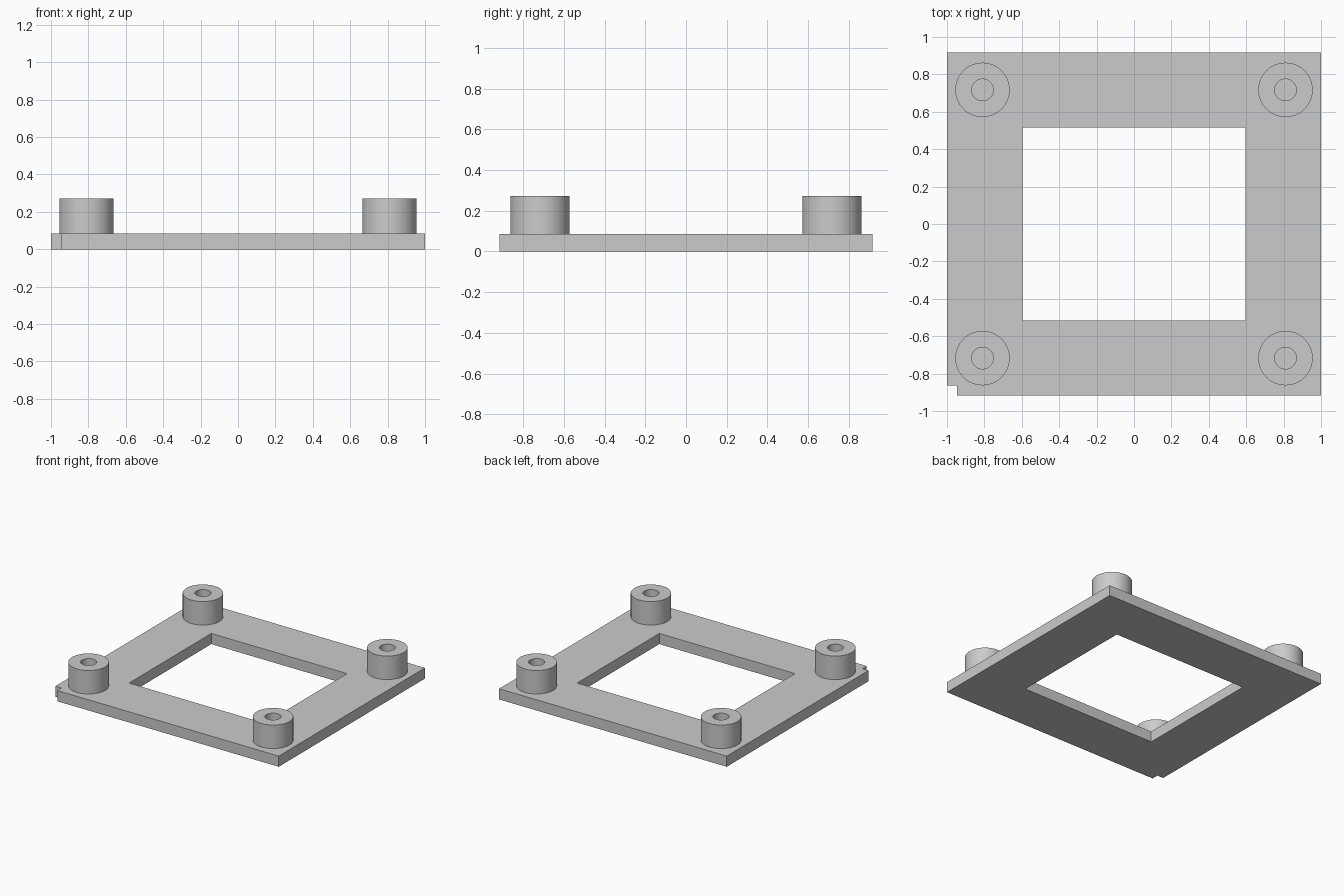
import bpy
import bmesh
from math import pi, radians
from mathutils import Vector

cube = bpy.data.objects.get("Cube")
if cube:
    bpy.data.objects.remove(cube, do_unlink=True)

WIDTH, DEPTH = 1.0, 0.917          # half sizes of the plate
OPEN_X, OPEN_Y = 0.596, 0.516      # half sizes of the opening
NOTCH = 0.054
PLATE_TOP, POST_TOP = 0.085, 0.272
POST_X, POST_Y = 0.81, 0.717
POST_R, HOLE_R = 0.1455, 0.058

grey = bpy.data.materials.new("plain grey")
grey.use_nodes = True
grey.diffuse_color = (0.6, 0.6, 0.6, 1)
grey.node_tree.nodes["Principled BSDF"].inputs["Base Color"].default_value = (0.6, 0.6, 0.6, 1)


def make_object(name, bm):
    bmesh.ops.recalc_face_normals(bm, faces=bm.faces)
    mesh = bpy.data.meshes.new(name)
    bm.to_mesh(mesh)
    bm.free()
    mesh.materials.append(grey)
    obj = bpy.data.objects.new(name, mesh)
    bpy.context.collection.objects.link(obj)
    return obj


def add_loop(bm, points):
    verts = [bm.verts.new((x, y, 0)) for x, y in points]
    return [bm.edges.new((v, verts[i - 1])) for i, v in enumerate(verts)]


# Frame plate with a rectangular opening and one notched corner
bm = bmesh.new()
edges = add_loop(bm, [(WIDTH, -DEPTH), (WIDTH, DEPTH), (-WIDTH, DEPTH),
                      (-WIDTH, -DEPTH + NOTCH), (-WIDTH + NOTCH, -DEPTH + NOTCH),
                      (-WIDTH + NOTCH, -DEPTH)])
edges += add_loop(bm, [(OPEN_X, -OPEN_Y), (OPEN_X, OPEN_Y),
                       (-OPEN_X, OPEN_Y), (-OPEN_X, -OPEN_Y)])
bmesh.ops.triangle_fill(bm, edges=edges, use_beauty=True)
solid = bmesh.ops.extrude_face_region(bm, geom=bm.faces[:], use_keep_orig=True)
top = [g for g in solid["geom"] if isinstance(g, bmesh.types.BMVert)]
bmesh.ops.translate(bm, verts=top, vec=(0, 0, PLATE_TOP))
make_object("frame_plate", bm)


# Hollow standoff posts, set slightly into the plate
def make_post(name, x, y):
    bm = bmesh.new()
    foot = PLATE_TOP - 0.02
    profile = [(HOLE_R, foot), (HOLE_R, POST_TOP), (POST_R, POST_TOP), (POST_R, foot)]
    verts = [bm.verts.new((r, 0, z)) for r, z in profile]
    ring = [bm.edges.new((v, verts[i - 1])) for i, v in enumerate(verts)]
    bmesh.ops.spin(bm, geom=verts + ring, cent=(0, 0, 0), axis=(0, 0, 1),
                   angle=2 * pi, steps=64, use_merge=True)
    bmesh.ops.remove_doubles(bm, verts=bm.verts, dist=0.0001)
    bmesh.ops.translate(bm, verts=bm.verts, vec=Vector((x, y, 0)))
    post = make_object(name, bm)
    bpy.ops.object.select_all(action="DESELECT")
    post.select_set(True)
    bpy.context.view_layer.objects.active = post
    bpy.ops.object.shade_smooth_by_angle(angle=radians(30))


for side, sx in (("left", 1), ("right", -1)):
    for end, sy in (("front", -1), ("back", 1)):
        make_post(f"{end}_{side}_post", sx * POST_X, sy * POST_Y)
